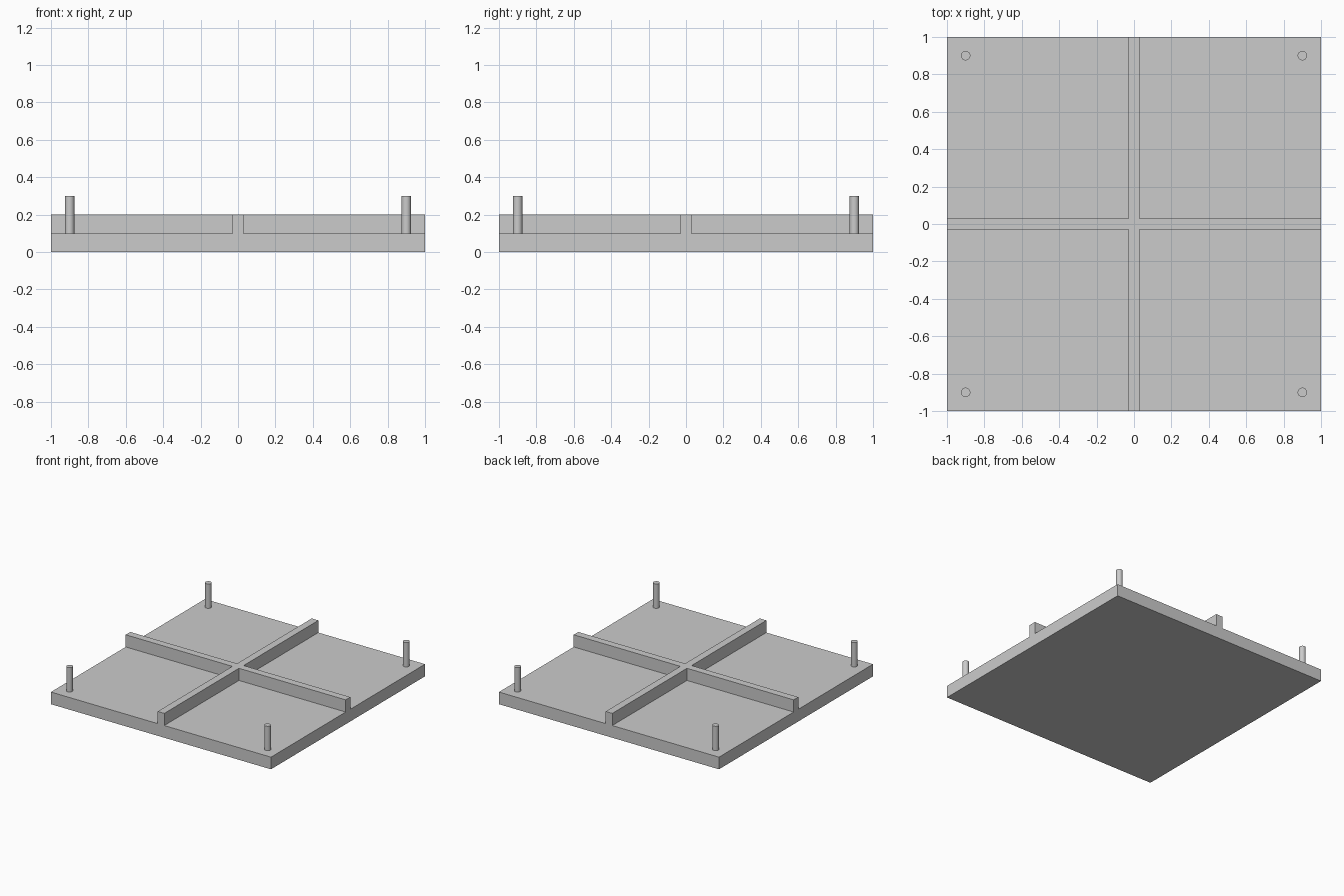
import bpy, bmesh, math
from mathutils import Vector, Matrix

PLATE_H, WALL_TOP, WALL_HALF = 0.1, 0.2, 0.03
PEG_R, PEG_H, PEG_POS = 0.025, 0.2, 0.9

default = bpy.data.objects.get("Cube")
if default:
    bpy.data.objects.remove(default, do_unlink=True)

# Single plain grey
grey = bpy.data.materials.new("plain grey")
grey.use_nodes = True
colour = (0.6, 0.6, 0.6, 1)
grey.diffuse_color = colour
grey.node_tree.nodes["Principled BSDF"].inputs["Base Color"].default_value = colour


def add_object(name, bm):
    mesh = bpy.data.meshes.new(name)
    bm.to_mesh(mesh)
    bm.free()
    mesh.materials.append(grey)
    obj = bpy.data.objects.new(name, mesh)
    bpy.context.collection.objects.link(obj)
    return obj


# Square base plate with a raised cross of dividers, flush at the edges
bm = bmesh.new()
bmesh.ops.create_cube(bm, size=1, matrix=Matrix.Translation((0, 0, PLATE_H / 2))
                      @ Matrix.Diagonal((2, 2, PLATE_H, 1)))
for axis in (Vector((1, 0, 0)), Vector((0, 1, 0))):
    for side in (-WALL_HALF, WALL_HALF):
        bmesh.ops.bisect_plane(bm, geom=bm.verts[:] + bm.edges[:] + bm.faces[:],
                               plane_co=axis * side, plane_no=axis)
bm.normal_update()
cross = []
for face in bm.faces:
    centre = face.calc_center_median()
    if face.normal.z > 0.9 and min(abs(centre.x), abs(centre.y)) < WALL_HALF:
        cross.append(face)
raised = bmesh.ops.extrude_face_region(bm, geom=cross)["geom"]
bmesh.ops.delete(bm, geom=cross, context="FACES_ONLY")
for vert in raised:
    if isinstance(vert, bmesh.types.BMVert):
        vert.co.z = WALL_TOP
bmesh.ops.recalc_face_normals(bm, faces=bm.faces[:])
bmesh.ops.dissolve_limit(bm, angle_limit=math.radians(1),
                         verts=bm.verts[:], edges=bm.edges[:])
add_object("base_plate_with_dividers", bm)

# Round peg near each corner
for y, depth_name in ((-PEG_POS, "front"), (PEG_POS, "back")):
    for x, side_name in ((-PEG_POS, "right"), (PEG_POS, "left")):
        bm = bmesh.new()
        bmesh.ops.create_cone(bm, cap_ends=True, segments=32, radius1=PEG_R,
                              radius2=PEG_R, depth=PEG_H)
        peg = add_object(f"{depth_name}_{side_name}_peg", bm)
        peg.location = (x, y, PLATE_H + PEG_H / 2)
        bpy.ops.object.select_all(action="DESELECT")
        peg.select_set(True)
        bpy.context.view_layer.objects.active = peg
        bpy.ops.object.shade_smooth_by_angle(angle=math.radians(30))
